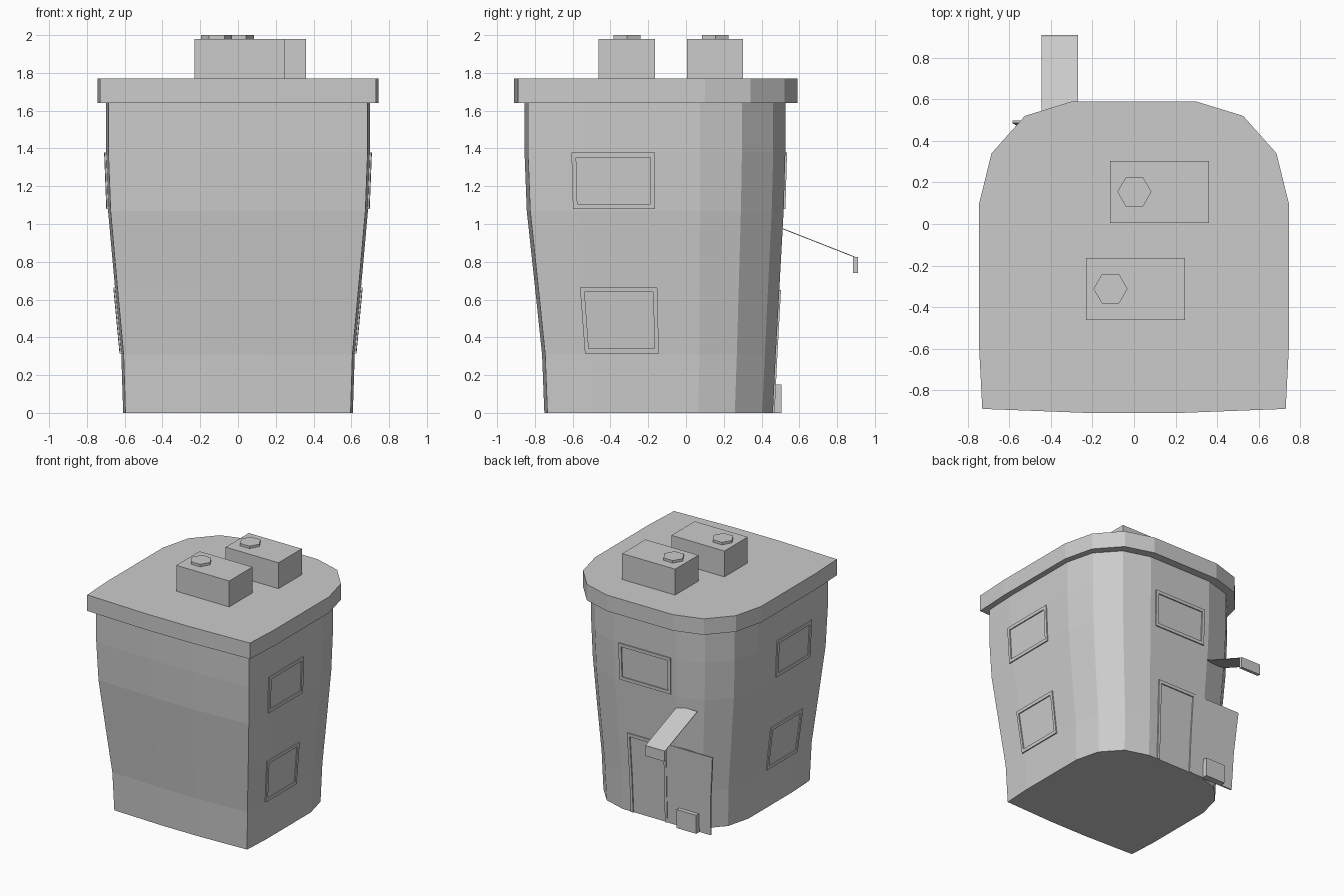
import bpy, bmesh, math
from mathutils import Vector

if "Cube" in bpy.data.objects:
    bpy.data.objects.remove(bpy.data.objects["Cube"])

stone = bpy.data.materials.new("light_grey")
stone.diffuse_color = (0.6, 0.6, 0.6, 1)
stone.use_nodes = True
stone.node_tree.nodes["Principled BSDF"].inputs["Base Color"].default_value = stone.diffuse_color

# Half of the plan outline in unit coordinates, from front middle to back middle
HALF = [(.27, -1), (.98, -.973), (1, -.587), (1, .347), (.92, .667), (.705, .907), (.4, 1)]
PLAN = HALF + [(-x, y) for x, y in reversed(HALF)]
# Wall levels: height, half width, front y, back y
LEVELS = [(0, .608, -.75, .46), (.31, .618, -.762, .475), (.67, .652, -.80, .495),
          (1.07, .688, -.843, .517), (1.38, .70, -.855, .526), (1.64, .70, -.855, .526)]


def finish(name, bm):
    bmesh.ops.recalc_face_normals(bm, faces=bm.faces)
    me = bpy.data.meshes.new(name)
    bm.to_mesh(me)
    bm.free()
    me.materials.append(stone)
    ob = bpy.data.objects.new(name, me)
    bpy.context.collection.objects.link(ob)


def loft(bm, rings):
    """Closed solid through a list of rings of points."""
    vs = [[bm.verts.new(p) for p in r] for r in rings]
    n = len(rings[0])
    for a, b in zip(vs, vs[1:]):
        for i in range(n):
            j = (i + 1) % n
            bm.faces.new((a[i], a[j], b[j], b[i]))
    bm.faces.new(vs[0][::-1])
    bm.faces.new(vs[-1])


def ring(z, hx, y0, y1):
    return [(x * hx, (y0 + y1) / 2 + y * (y1 - y0) / 2, z) for x, y in PLAN]


def level(z):
    for a, b in zip(LEVELS, LEVELS[1:]):
        if z <= b[0]:
            t = (z - a[0]) / (b[0] - a[0])
            return [p + (q - p) * t for p, q in zip(a, b)][1:]


def on_wall(side, u, z, d):
    """Point on a wall: u along it in unit coordinates, d outward."""
    hx, y0, y1 = level(z)
    if side == "back":
        return (u * hx, y1 + d, z)
    s = 1 if side == "right" else -1
    edge = 1 if u > -.587 else 1 - .05 * (-.587 - u)
    return (s * (hx * edge + d), (y0 + y1) / 2 + u * (y1 - y0) / 2, z)


def strip(bm, side, u0, u1, zs, d0, d1):
    loft(bm, [[on_wall(side, u, z, d) for u, d in ((u0, d0), (u1, d0), (u1, d1), (u0, d1))]
              for z in zs])


def frame(name, side, u0, u1, z0, z1, w=.035, sill=True):
    bm = bmesh.new()
    zs = [z0] + [l[0] for l in LEVELS if z0 < l[0] < z1] + [z1]
    strip(bm, side, u0, u0 + w, zs, -.02, .009)
    strip(bm, side, u1 - w, u1, zs, -.02, .009)
    strip(bm, side, u0 + w, u1 - w, [z1 - .026, z1], -.02, .009)
    if sill:
        strip(bm, side, u0 + w, u1 - w, [z0, z0 + .026], -.02, .009)
    finish(name, bm)


def box(name, x, y, z):
    bm = bmesh.new()
    loft(bm, [[(x[0], y[0], h), (x[1], y[0], h), (x[1], y[1], h), (x[0], y[1], h)] for h in z])
    finish(name, bm)


# Tapered walls and flat roof slab
bm = bmesh.new()
loft(bm, [ring(*l) for l in LEVELS])
finish("walls", bm)
bm = bmesh.new()
loft(bm, [ring(z, .745, -.91, .59) for z in (1.64, 1.77)])
finish("roof_slab", bm)

# Rooftop units with hexagonal fans
for name, x, y in (("front", -.23, -.462), ("back", -.115, .005)):
    box(name + "_roof_unit", (x, x + .475), (y, y + .298), (1.77, 1.98))
    bm = bmesh.new()
    loft(bm, [[(x + .117 + .082 * math.cos(k * math.pi / 3),
                y + .15 + .082 * math.sin(k * math.pi / 3), z) for k in range(6)]
              for z in (1.97, 2.0)])
    finish(name + "_roof_fan", bm)

# Windows on both sides and the back
for side in ("left", "right"):
    frame(side + "_lower_window", side, -.632, 0, .315, .665)
    frame(side + "_upper_window", side, -.64, 0, 1.08, 1.378)
frame("back_upper_window", "back", -.333, .333, 1.08, 1.378)

# Back door and the flat panel beside it
frame("door_frame", "back", -.265, .275, 0, .65, sill=False)
bm = bmesh.new()
strip(bm, "back", -.90, -.265, [0, .31, .65], -.008, .004)
finish("side_panel", bm)

# Step, sloping canopy and its front valance
CX = (-.445, -.27)
box("step", CX, (.455, .505), (0, .15))
bm = bmesh.new()
loft(bm, [[(x, .49, .986), (x, .90, .825), (x, .90, .820), (x, .49, .981)] for x in CX])
finish("canopy", bm)
box("canopy_valance", CX, (.885, .91), (.74, .825))
